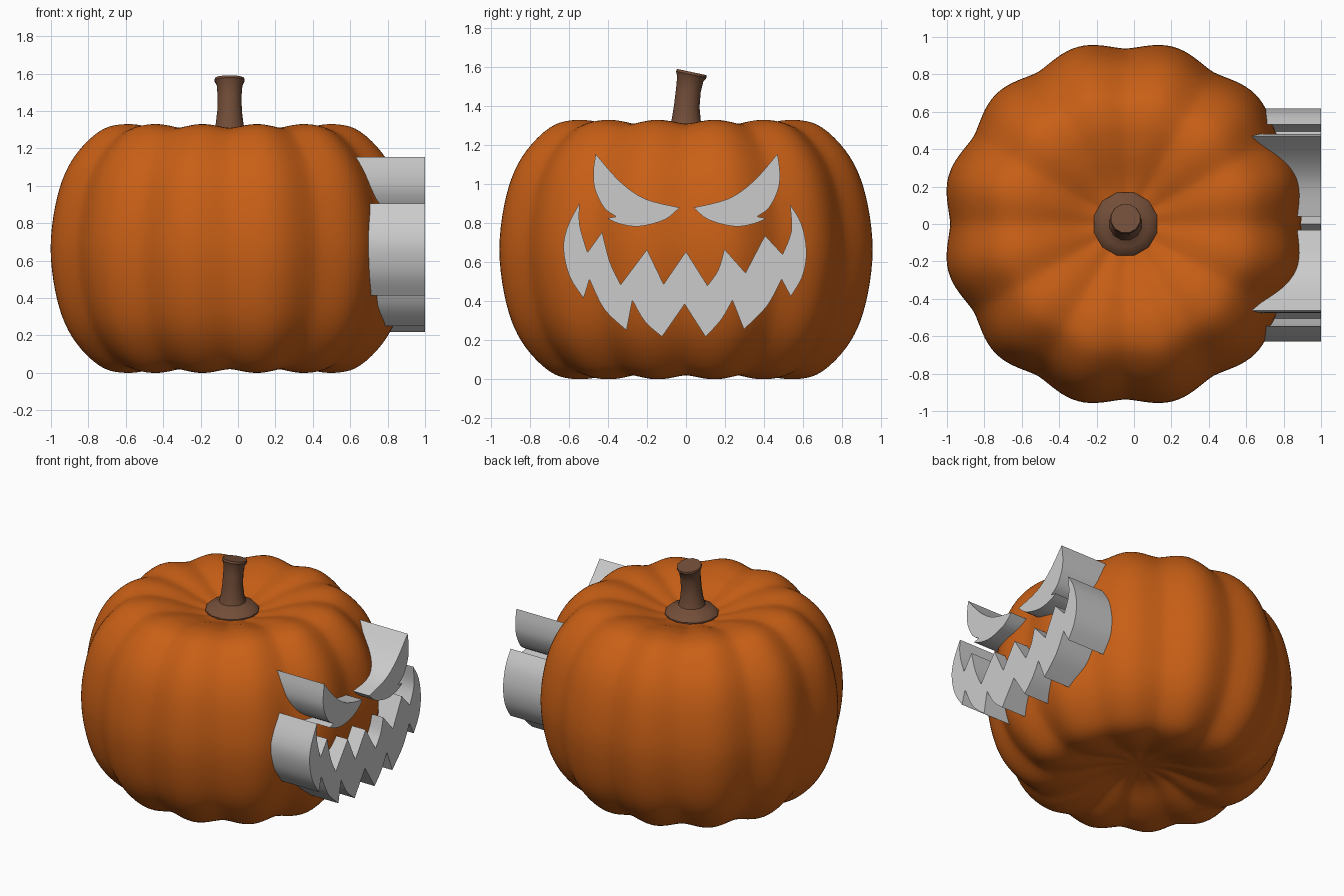
import bpy, bmesh, math
from mathutils import Vector, Matrix

if "Cube" in bpy.data.objects:
    bpy.data.objects.remove(bpy.data.objects["Cube"])

CX = -0.045  # pumpkin axis


def material(name, rgb):
    m = bpy.data.materials.new(name)
    m.diffuse_color = (*rgb, 1)
    m.use_nodes = True
    m.node_tree.nodes["Principled BSDF"].inputs["Base Color"].default_value = m.diffuse_color
    return m


def finish(name, bm, mat=None, angle=30):
    bmesh.ops.recalc_face_normals(bm, faces=bm.faces)
    me = bpy.data.meshes.new(name)
    bm.to_mesh(me)
    bm.free()
    ob = bpy.data.objects.new(name, me)
    bpy.context.collection.objects.link(ob)
    if mat:
        me.materials.append(mat)
    bpy.ops.object.select_all(action='DESELECT')
    ob.select_set(True)
    bpy.context.view_layer.objects.active = ob
    bpy.ops.object.shade_smooth_by_angle(angle=math.radians(angle))
    return ob


def spline(pts, steps):
    """Catmull-Rom curve through the points."""
    p = [Vector(q) for q in pts]
    p = [p[0]] + p + [p[-1]]
    out = []
    for i in range(1, len(p) - 2):
        a, b, c, d = p[i - 1:i + 3]
        for s in range(steps):
            t = s / steps
            out.append(0.5 * (2 * b + (c - a) * t + (2 * a - 5 * b + 4 * c - d) * t * t
                              + (3 * b - a - 3 * c + d) * t ** 3))
    return out + [p[-2]]


def loft(bm, rings):
    """Skin rings of points and cap both ends."""
    vs = [[bm.verts.new(q) for q in r] for r in rings]
    n = len(vs[0])
    for lo, hi in zip(vs, vs[1:]):
        for i in range(n):
            bm.faces.new((lo[i], lo[(i + 1) % n], hi[(i + 1) % n], hi[i]))
    bm.faces.new(vs[0])
    bm.faces.new(vs[-1])


# Pumpkin body: revolved profile with twelve ribs
half = [(0.02, 0.12), (0.2, 0.095), (0.4, 0.025), (0.56, 0.0), (0.70, 0.04),
        (0.84, 0.19), (0.92, 0.39)]
MID = 0.665
profile = half + [(0.955, MID)] + [(r, 2 * MID - z) for r, z in reversed(half)]
N = 192
rings = []
for r, z in spline(profile, 5):
    ring = []
    fade = min(1, max(0, (r - 0.05) / 0.4))
    for i in range(N):
        a = 2 * math.pi * i / N
        k = 1 + fade * (0.045 * abs(math.sin(6 * a)) ** 1.6 - 0.018)
        kz = 1 + fade * (0.03 * abs(math.sin(6 * a)) ** 1.6 - 0.03)
        ring.append((CX + r * k * math.cos(a), r * k * math.sin(a), MID + (z - MID) * kz))
    rings.append(ring)
bm = bmesh.new()
loft(bm, rings)
finish("pumpkin_body", bm, material("orange", (0.58, 0.115, 0.008)), 60)

# Stem: flared foot and leaning stalk (radius, height, y offset, tilt)
stem = [(0.175, 1.19, 0, 0), (0.175, 1.235, 0, 0), (0.15, 1.262, 0, 0), (0.125, 1.27, 0, 0),
        (0.088, 1.29, 0, 0), (0.077, 1.33, 0.001, 2), (0.068, 1.40, 0.004, 4),
        (0.066, 1.48, 0.012, 8), (0.071, 1.54, 0.022, 11), (0.083, 1.562, 0.027, 12),
        (0.08, 1.575, 0.03, 12)]
rings = []
for r, z, y, tilt in stem:
    rot = Matrix.Rotation(math.radians(-tilt), 3, 'X')
    rings.append([Vector((CX, y, z)) + rot @ Vector((r * math.cos(a), r * math.sin(a), 0))
                  for a in (math.pi * (i + 0.5) / 6 for i in range(12))])
bm = bmesh.new()
loft(bm, rings)
finish("stem", bm, material("brown", (0.17, 0.075, 0.04)), 35)


# Face pieces: outlines in the y-z plane, extruded along x
def slab(name, outline, x0=0.5, x1=1.0):
    bm = bmesh.new()
    loft(bm, [[(x, y, z) for y, z in outline] for x in (x0, x1)])
    caps = [f for f in bm.faces if len(f.verts) > 4]
    bmesh.ops.recalc_face_normals(bm, faces=bm.faces)
    bmesh.ops.triangulate(bm, faces=caps)
    finish(name, bm)


def outline(*curves):
    """Join smooth curves that meet at sharp corners."""
    pts = []
    for c in curves:
        pts += [tuple(q) for q in (spline(c, 4) if len(c) > 2 else map(Vector, c))][:-1]
    return pts


eye = outline([(-0.463, 1.155), (-0.34, 1.015), (-0.21, 0.925), (-0.033, 0.88)],
              [(-0.033, 0.88), (-0.11, 0.818), (-0.24, 0.784), (-0.34, 0.797), (-0.405, 0.825)],
              [(-0.405, 0.825), (-0.358, 0.834)],
              [(-0.358, 0.834), (-0.42, 0.88), (-0.467, 0.975), (-0.475, 1.065), (-0.463, 1.155)])
slab("eye_left", eye)
slab("eye_right", [(0.006 - y, z) for y, z in eye])

mouth = outline(
    # upper teeth, left to right
    [(-0.545, 0.905), (-0.545, 0.79), (-0.505, 0.65)],
    [(-0.505, 0.65), (-0.43, 0.755)], [(-0.43, 0.755), (-0.39, 0.6), (-0.335, 0.485)],
    [(-0.335, 0.485), (-0.20, 0.665)], [(-0.20, 0.665), (-0.115, 0.487)],
    [(-0.115, 0.487), (0.0, 0.655)], [(0.0, 0.655), (0.11, 0.48)],
    [(0.11, 0.48), (0.165, 0.56), (0.197, 0.667)], [(0.197, 0.667), (0.305, 0.545)],
    [(0.305, 0.545), (0.405, 0.737)], [(0.405, 0.737), (0.495, 0.64)],
    [(0.495, 0.64), (0.54, 0.76), (0.533, 0.897)],
    # right corner and lower teeth, right to left
    [(0.533, 0.897), (0.592, 0.795), (0.618, 0.656), (0.597, 0.528), (0.537, 0.425)],
    [(0.537, 0.425), (0.49, 0.513)], [(0.49, 0.513), (0.415, 0.375), (0.297, 0.256)],
    [(0.297, 0.256), (0.238, 0.405)], [(0.238, 0.405), (0.18, 0.305), (0.10, 0.218)],
    [(0.10, 0.218), (-0.007, 0.385)], [(-0.007, 0.385), (-0.123, 0.218)],
    [(-0.123, 0.218), (-0.21, 0.295), (-0.275, 0.405)], [(-0.275, 0.405), (-0.305, 0.251)],
    [(-0.305, 0.251), (-0.42, 0.36), (-0.495, 0.513)], [(-0.495, 0.513), (-0.525, 0.415)],
    [(-0.525, 0.415), (-0.597, 0.528), (-0.628, 0.667), (-0.608, 0.78), (-0.545, 0.905)])
slab("mouth", mouth)
